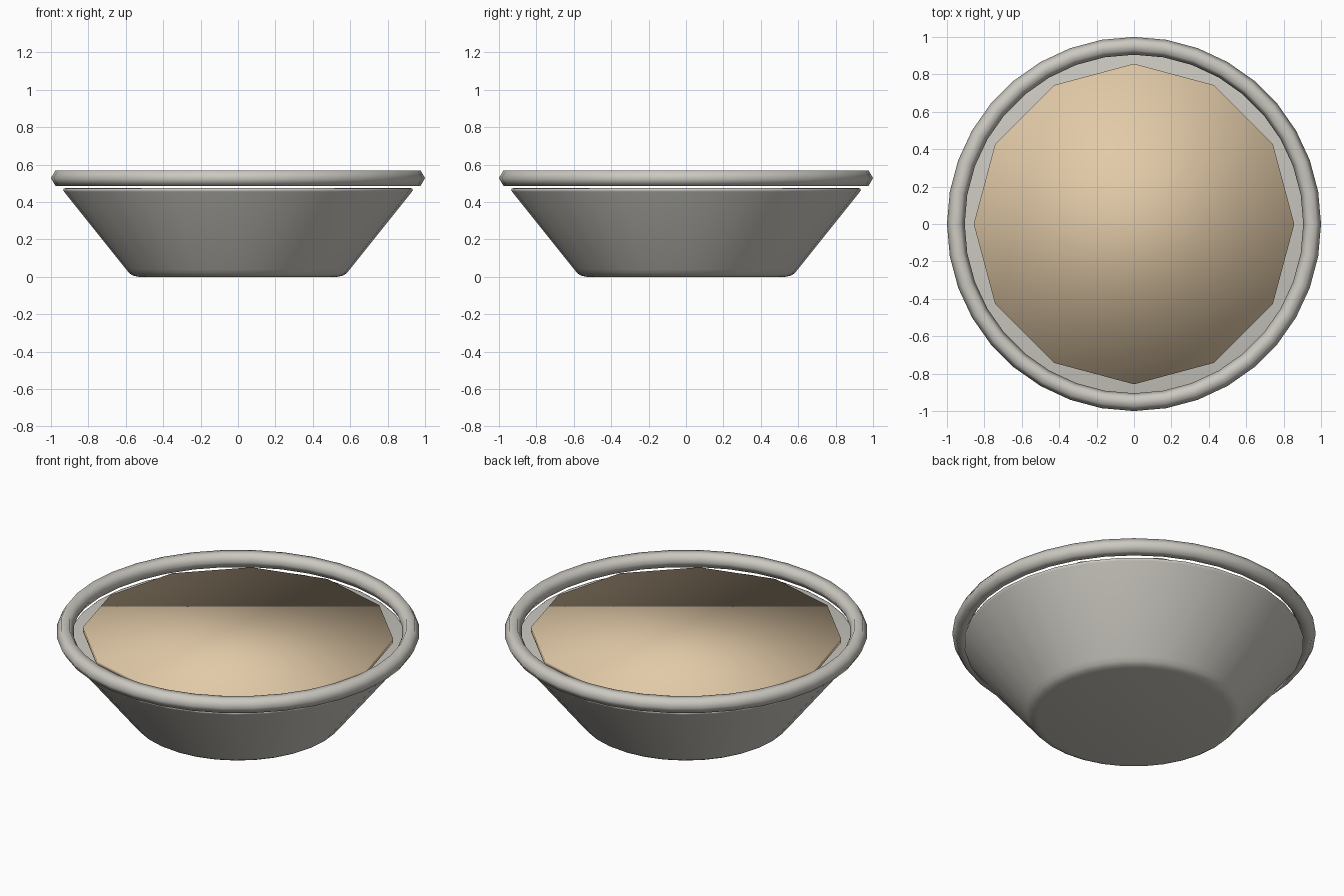
import bpy
import bmesh
import math

cube = bpy.data.objects.get("Cube")
if cube:
    bpy.data.objects.remove(cube, do_unlink=True)


def material(name, colour):
    mat = bpy.data.materials.new(name)
    mat.use_nodes = True
    mat.diffuse_color = (*colour, 1)
    mat.node_tree.nodes["Principled BSDF"].inputs["Base Color"].default_value = (*colour, 1)
    return mat


def lathe(name, profile, sides, mat, closed=False):
    """Spin (radius, height) points, listed upwards, round the z axis."""
    bm = bmesh.new()
    rings = []
    for r, z in profile:
        angles = [2 * math.pi * i / sides for i in range(sides)]
        rings.append([bm.verts.new((r * math.cos(a), r * math.sin(a), z)) for a in angles])
    pairs = list(zip(rings, rings[1:]))
    if closed:
        pairs.append((rings[-1], rings[0]))
    else:
        bm.faces.new(rings[0][::-1])
        bm.faces.new(rings[-1])
    for low, high in pairs:
        for i in range(sides):
            j = (i + 1) % sides
            bm.faces.new((low[i], low[j], high[j], high[i]))
    bmesh.ops.recalc_face_normals(bm, faces=bm.faces)
    for face in bm.faces:
        face.smooth = True
    mesh = bpy.data.meshes.new(name)
    bm.to_mesh(mesh)
    bm.free()
    mesh.materials.append(mat)
    obj = bpy.data.objects.new(name, mesh)
    bpy.context.collection.objects.link(obj)
    return obj


grey = material("warm_grey", (0.60, 0.58, 0.53))
tan = material("pale_tan", (0.76, 0.59, 0.39))

# Tapered bowl with softened bottom and top edges
lathe("bowl", [(0.53, 0), (0.56, 0.006), (0.58, 0.018), (0.598, 0.04),
               (0.93, 0.455), (0.935, 0.464), (0.932, 0.471), (0.92, 0.475)], 32, grey)

# Rim ring with a six-sided section
tube = 0.0475
section = [(1 - tube + tube * math.cos(k * math.pi / 3),
            0.528 + tube * math.sin(k * math.pi / 3)) for k in range(6)]
lathe("rim", section, 36, grey, closed=True)

# Thin twelve-sided filling, smooth over its edge
lathe("filling", [(0.857, 0.495), (0.857, 0.52)], 12, tan)
